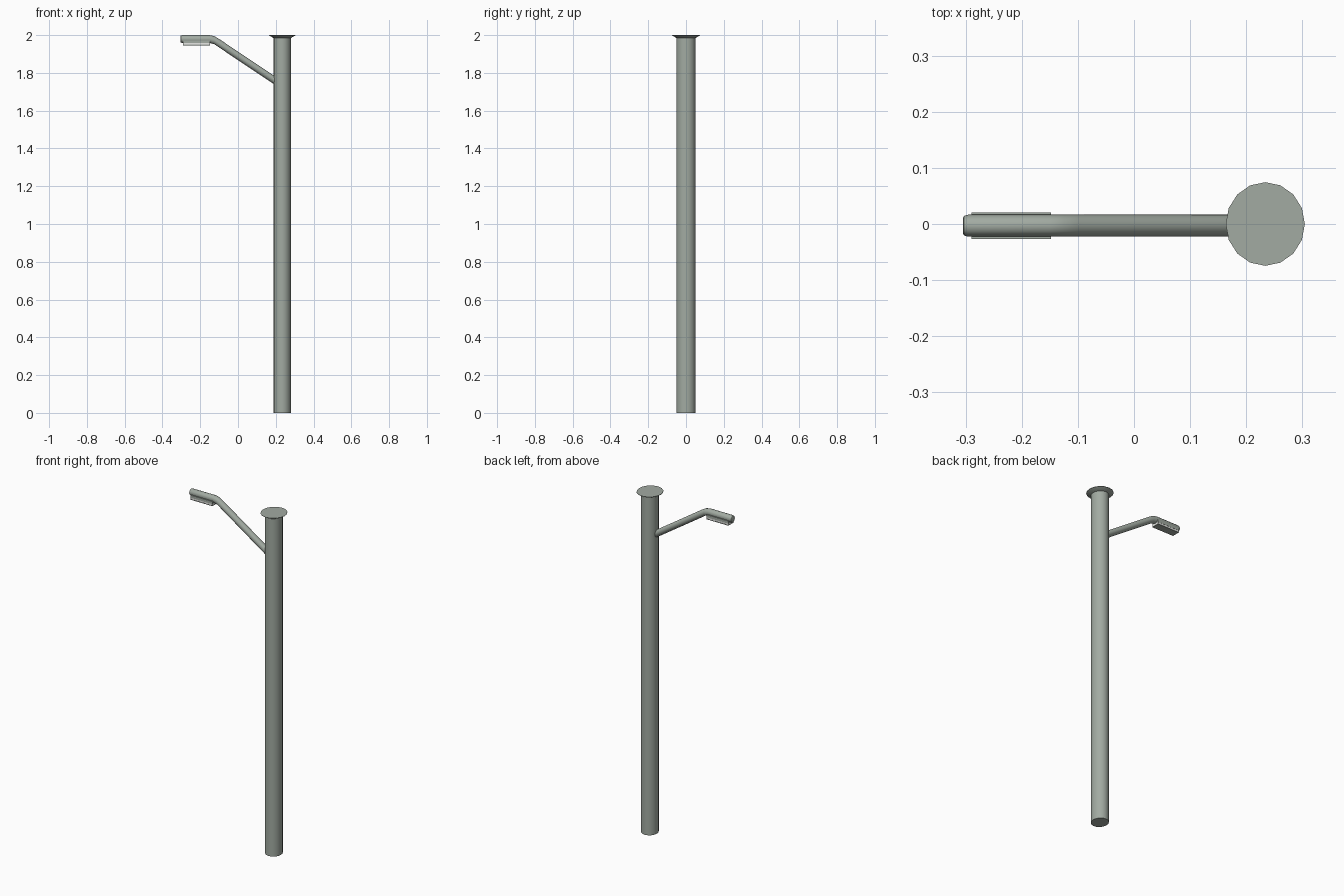
import bpy, bmesh, math

if "Cube" in bpy.data.objects:
    bpy.data.objects.remove(bpy.data.objects["Cube"])


def material(name, rgb):
    m = bpy.data.materials.new(name)
    m.diffuse_color = (*rgb, 1)
    m.use_nodes = True
    m.node_tree.nodes["Principled BSDF"].inputs["Base Color"].default_value = m.diffuse_color
    return m


grey = material("grey_green_metal", (0.36, 0.405, 0.36))
pale = material("pale_lens", (0.8, 0.8, 0.78))


def loft(name, rings, mat=grey):
    """Skin a list of point rings and close both ends."""
    bm = bmesh.new()
    loops = [[bm.verts.new(p) for p in r] for r in rings]
    n = len(loops[0])
    for a, b in zip(loops, loops[1:]):
        for i in range(n):
            j = (i + 1) % n
            bm.faces.new((a[i], a[j], b[j], b[i]))
    bm.faces.new(loops[0])
    bm.faces.new(loops[-1])
    bmesh.ops.recalc_face_normals(bm, faces=bm.faces)
    me = bpy.data.meshes.new(name)
    bm.to_mesh(me)
    bm.free()
    me.materials.append(mat)
    ob = bpy.data.objects.new(name, me)
    bpy.context.collection.objects.link(ob)
    bpy.ops.object.select_all(action='DESELECT')
    ob.select_set(True)
    bpy.context.view_layer.objects.active = ob
    bpy.ops.object.shade_smooth_by_angle(angle=math.radians(35))
    return ob


def angles(n):
    return [2 * math.pi * i / n for i in range(n)]


def flat_ring(rx, ry, z, n=16):
    return [(0.234 + rx * math.cos(a), ry * math.sin(a), z) for a in angles(n)]


def side_ring(x, z, ry, rz, n=12):
    return [(x, -0.003 + ry * math.cos(a), z + rz * math.sin(a)) for a in angles(n)]


def bar(name, profile, mat=grey):
    """Run a y-z profile along the lamp head."""
    loft(name, [[(x, y - 0.003, z) for y, z in profile] for x in (-0.29, -0.148)], mat)


# main post
loft("post", [flat_ring(0.046, 0.05, 0), flat_ring(0.046, 0.05, 1.99)])

# flared cap
loft("cap", [flat_ring(0.046, 0.05, 1.985), flat_ring(0.0705, 0.0745, 1.998),
             flat_ring(0.0705, 0.0745, 2.0)])

# bent arm and lamp head
loft("arm", [side_ring(x, z, 0.0195 * s, rz * s) for x, z, rz, s in (
    (0.21, 1.750, 0.0225, 1), (-0.10, 1.957, 0.0225, 1), (-0.125, 1.973, 0.0215, 1),
    (-0.15, 1.979, 0.0205, 1), (-0.296, 1.979, 0.0205, 1),
    (-0.303, 1.979, 0.0205, 0.9), (-0.305, 1.979, 0.0205, 0.7))])

# lamp housing below the head, with a pale lens at its side edges
bar("lamp_housing", [(0.0235, 1.972), (0.0235, 1.957), (-0.0235, 1.957), (-0.0235, 1.972)])
bar("lens", [(0.0225, 1.957), (0.0225, 1.949), (-0.0225, 1.949), (-0.0225, 1.957)], pale)
bar("lens_cover", [(0.0235, 1.949), (0.0235, 1.945), (-0.0235, 1.945), (-0.0235, 1.949)])
